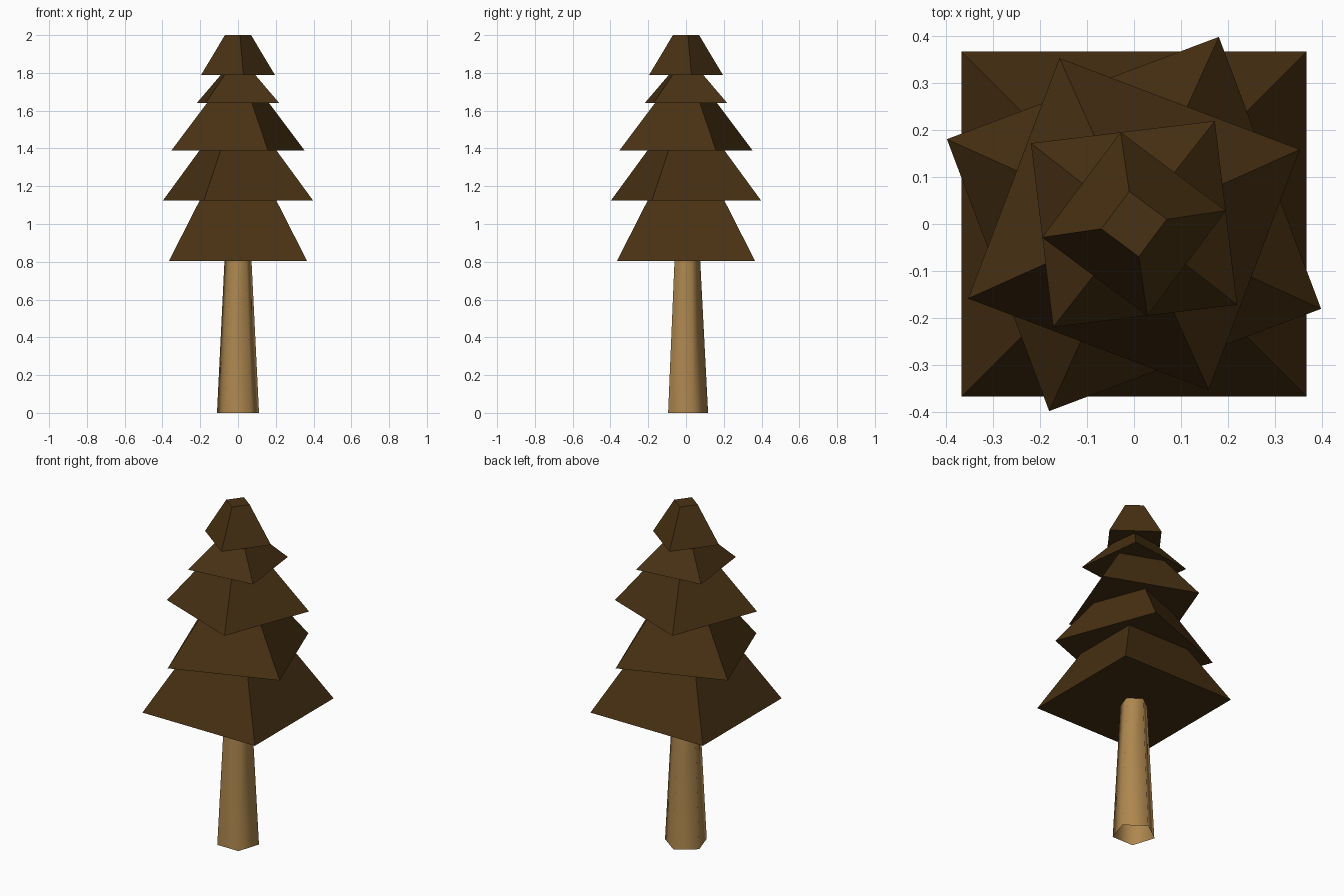
import bpy, math

if "Cube" in bpy.data.objects:
    bpy.data.objects.remove(bpy.data.objects["Cube"])


def material(name, rgb):
    m = bpy.data.materials.new(name)
    m.diffuse_color = (*rgb, 1.0)
    m.use_nodes = True
    m.node_tree.nodes["Principled BSDF"].inputs["Base Color"].default_value = m.diffuse_color
    return m


bark = material("light bark brown", (0.42, 0.242, 0.077))
needles = material("dark needle brown", (0.066, 0.031, 0.0065))


def frustum(name, sides, z0, r0, z1, r1, angle, mat, capped=True, smooth=False):
    """Tapered prism; angle (degrees) is the direction of its first corner."""
    verts = []
    for z, r in ((z0, r0), (z1, r1)):
        for i in range(sides):
            a = math.radians(angle) + 2 * math.pi * i / sides
            verts.append((r * math.cos(a), r * math.sin(a), z))
    faces = [(i, (i + 1) % sides, sides + (i + 1) % sides, sides + i) for i in range(sides)]
    if capped:
        faces += [tuple(reversed(range(sides))), tuple(range(sides, 2 * sides))]
    me = bpy.data.meshes.new(name)
    me.from_pydata(verts, [], faces)
    me.materials.append(mat)
    for p in me.polygons:
        p.use_smooth = smooth
    ob = bpy.data.objects.new(name, me)
    bpy.context.collection.objects.link(ob)
    return ob


# Trunk: five-sided, smooth shaded, open ends
frustum("trunk", 5, 0.0, 0.117, 0.81, 0.075, 90, bark, capped=False, smooth=True)

# Foliage tiers: bottom z, bottom radius, top z, top radius, corner angle
tiers = [
    (0.803, 0.518, 1.13, 0.283, 45.0),
    (1.125, 0.436, 1.40, 0.215, 65.6),
    (1.39, 0.386, 1.65, 0.172, 24.2),
    (1.64, 0.278, 1.80, 0.104, 51.9),
    (1.79, 0.197, 2.00, 0.070, 8.3),
]
for n, (z0, r0, z1, r1, ang) in enumerate(tiers, 1):
    frustum(f"foliage_tier_{n}", 4, z0, r0, z1, r1, ang, needles)
